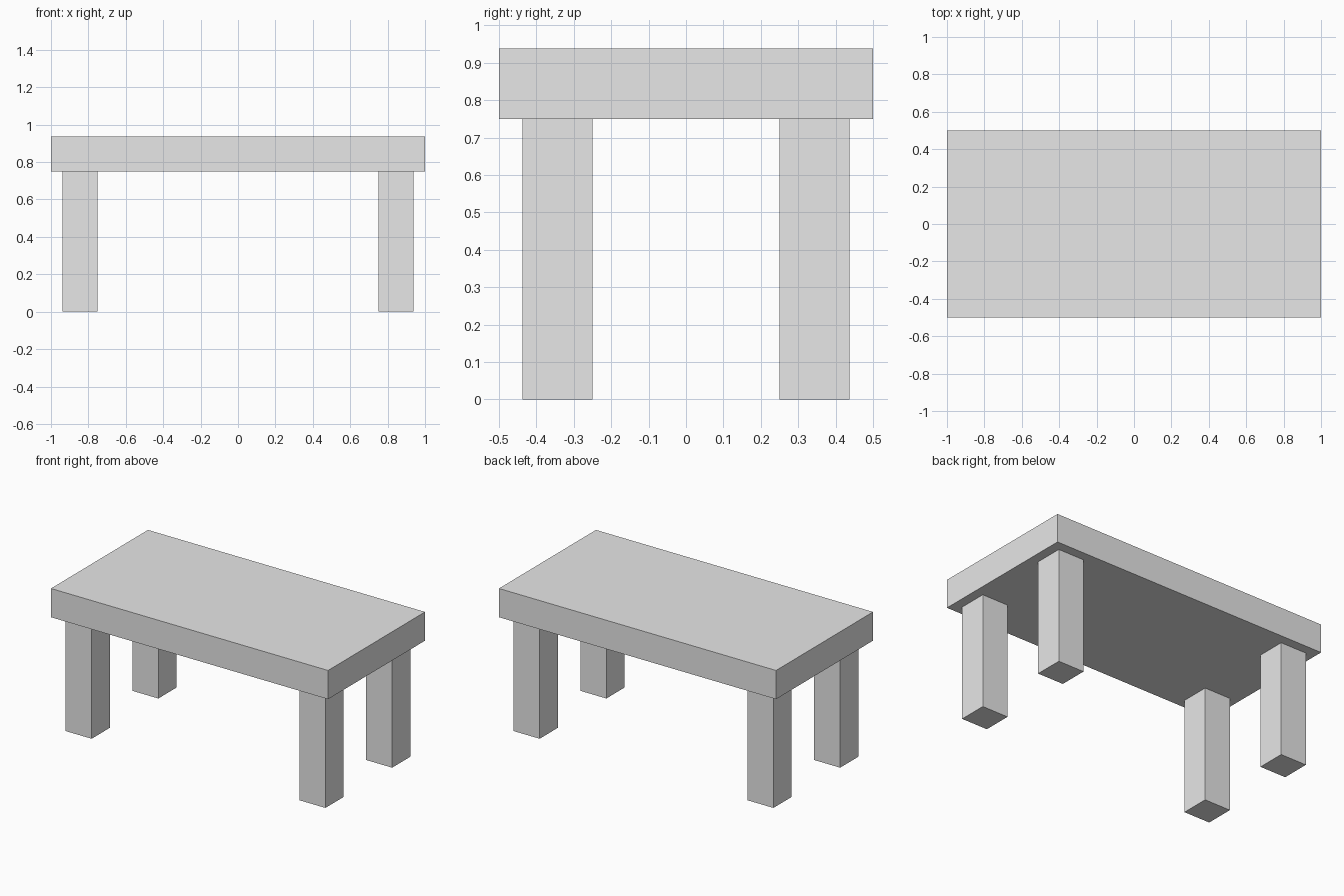
import bpy

cube = bpy.data.objects.get("Cube")
if cube:
    bpy.data.objects.remove(cube, do_unlink=True)

# Single plain grey finish
grey = bpy.data.materials.new("light_grey")
grey.use_nodes = True
colour = (0.8, 0.8, 0.8, 1)
grey.diffuse_color = colour
for node in grey.node_tree.nodes:
    if node.type == "BSDF_PRINCIPLED":
        node.inputs["Base Color"].default_value = colour

THICK = 0.1875      # slab thickness and leg width
LEG_HEIGHT = 0.75


def box(name, centre, size):
    bpy.ops.mesh.primitive_cube_add(size=1, location=centre)
    obj = bpy.context.object
    obj.name = name
    obj.scale = size
    bpy.ops.object.transform_apply(location=False, rotation=False, scale=True)
    obj.data.materials.append(grey)
    return obj


# Table top
box("table_top", (0, 0, LEG_HEIGHT + THICK / 2), (2, 1, THICK))

# Four square legs, inset from the edges
for side, sx in (("left", 1), ("right", -1)):
    for end, sy in (("front", -1), ("back", 1)):
        box(f"{end}_{side}_leg",
            (sx * 0.84375, sy * 0.34375, LEG_HEIGHT / 2),
            (THICK, THICK, LEG_HEIGHT))
